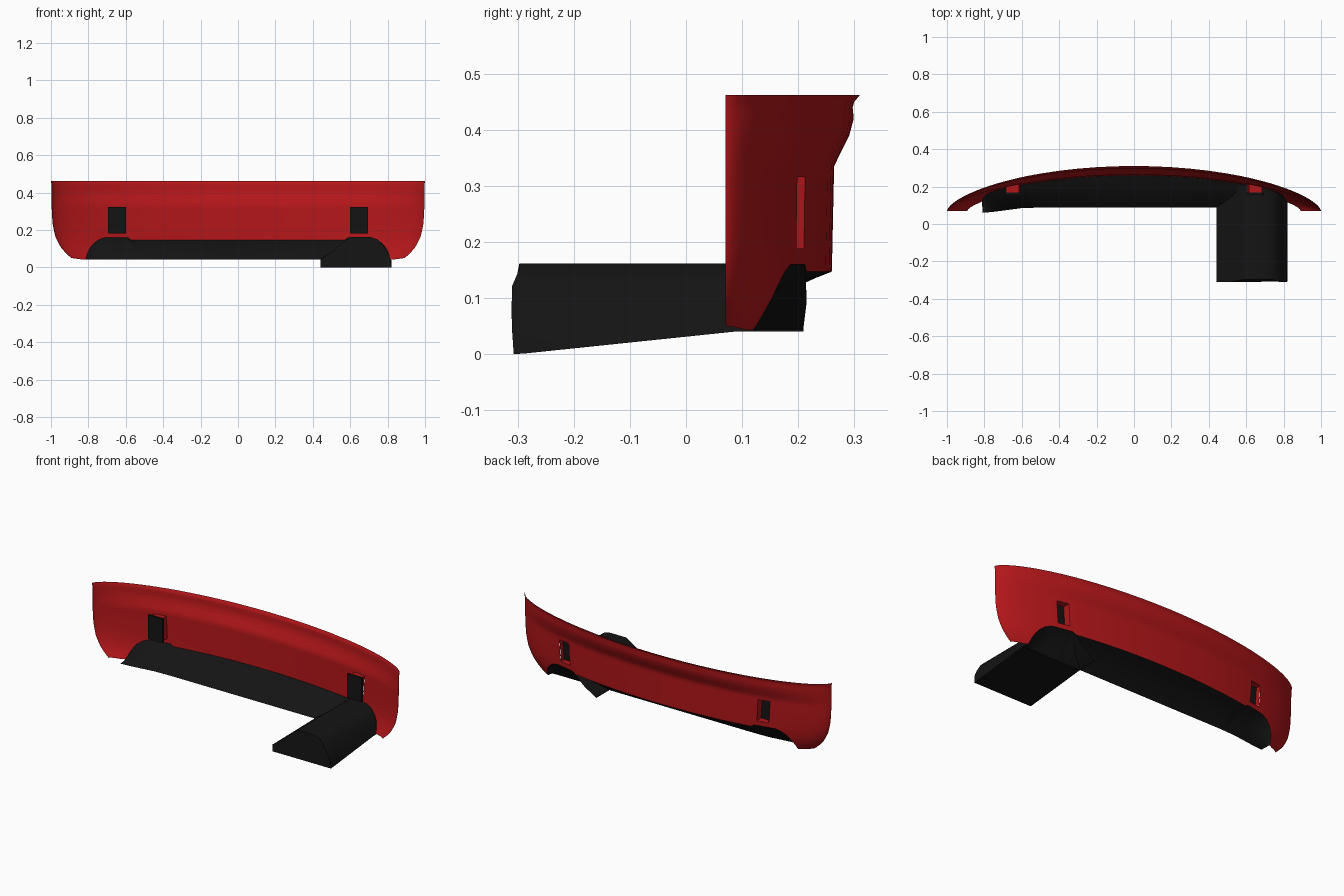
import bpy, math

if "Cube" in bpy.data.objects:
    bpy.data.objects.remove(bpy.data.objects["Cube"])


def material(name, rgb):
    m = bpy.data.materials.new(name)
    m.diffuse_color = (*rgb, 1)
    m.use_nodes = True
    m.node_tree.nodes["Principled BSDF"].inputs["Base Color"].default_value = m.diffuse_color
    return m


RED = material("red_paint", (0.45, 0.008, 0.01))
BLACK = material("black_plastic", (0.007, 0.007, 0.007))


def lerp_table(table, v):
    for (a, fa), (b, fb) in zip(table, table[1:]):
        if v <= b:
            return fa + (fb - fa) * max(0, v - a) / (b - a)
    return table[-1][1]


def make(name, verts, faces, mat):
    me = bpy.data.meshes.new(name)
    me.from_pydata(verts, [], faces)
    me.materials.append(mat)
    ob = bpy.data.objects.new(name, me)
    bpy.context.collection.objects.link(ob)
    bpy.context.view_layer.objects.active = ob
    bpy.ops.object.select_all(action='DESELECT')
    ob.select_set(True)
    bpy.ops.object.shade_smooth_by_angle(angle=math.radians(35))
    return ob


def grid_faces(rows, cols, skip=()):
    return [(r * cols + c, r * cols + c + 1, (r + 1) * cols + c + 1, (r + 1) * cols + c)
            for r in range(rows - 1) for c in range(cols - 1) if (r, c) not in skip]


# Bumper section: half width, depth and lower edge
WIDTH = [(0.04, 0.88), (0.07, 0.915), (0.11, 0.95), (0.16, 0.975), (0.22, 0.99),
         (0.30, 0.996), (0.44, 0.997), (0.462, 1.0)]
DEPTH = [(0.04, 0.165), (0.10, 0.185), (0.15, 0.19), (0.335, 0.194), (0.36, 0.206),
         (0.39, 0.221), (0.42, 0.229), (0.44, 0.227), (0.45, 0.230), (0.462, 0.240)]
LOWER = [(0, 0.147), (0.59, 0.147), (0.605, 0.16), (0.73, 0.16), (0.77, 0.148),
         (0.81, 0.125), (0.87, 0.08), (0.92, 0.043), (0.95, 0.043), (1, 0.05)]


def skin(s, z):
    f = max(0, 1 - s * s) ** 0.64
    return (s * lerp_table(WIDTH, z), 0.07 + lerp_table(DEPTH, z) * f, z)


def skin_y(x, z):
    return skin(x / lerp_table(WIDTH, z), z)[1]


# Bumper skin with two openings
half = [0.1, 0.2, 0.3, 0.4, 0.5, 0.56, 0.59, 0.605, 0.618, 0.688, 0.73, 0.77, 0.81, 0.84,
        0.87, 0.90, 0.92, 0.94, 0.955, 0.97, 0.98, 0.988, 0.994, 0.998, 1.0]
S = [-s for s in reversed(half)] + [0] + half
UP = [0.188, 0.23, 0.27, 0.316, 0.335, 0.348, 0.36, 0.375, 0.39, 0.405, 0.42, 0.44, 0.45, 0.462]
verts = []
for i in range(5):
    for s in S:
        zb = lerp_table(LOWER, abs(s))
        verts.append(skin(s, zb + (UP[0] - zb) * i / 5))
for z in UP:
    verts += [skin(s, z) for s in S]
hole_cols = [S.index(0.618), S.index(-0.688)]
holes = {(r, c) for c in hole_cols for r in (5, 6, 7)}
faces = [f[::-1] for f in grid_faces(5 + len(UP), len(S), holes)]
make("bumper_skin", verts, faces, RED)

# Pockets behind the openings, with black plates on the inner side
for side, c in zip(("right", "left"), hole_cols):
    outer = [skin(S[c], UP[0]), skin(S[c + 1], UP[0]), skin(S[c + 1], UP[3]), skin(S[c], UP[3])]
    inner = [(x, 0.163, z) for x, y, z in outer]
    make(side + "_pocket", outer + inner,
         [(k, (k + 1) % 4, (k + 1) % 4 + 4, k + 4) for k in range(4)], RED)
    cx = 0.648 if side == "right" else -0.648
    bpy.ops.mesh.primitive_cube_add(size=1, location=(cx, 0.162, 0.252))
    plate = bpy.context.object
    plate.name = side + "_pocket_plate"
    plate.scale = (0.096, 0.012, 0.142)
    plate.data.materials.append(BLACK)

# Sloped lower panel filling the cut-out
cols = [s for s in S if abs(s) <= 0.92]
verts = []
N = 6
for i in range(N + 1):
    t = i / N
    for s in cols:
        x1, y1, z1 = skin(s, lerp_table(LOWER, abs(s)))
        x0 = s * 0.88
        y0 = lerp_table([(-0.81, 0.06), (-0.75, 0.065), (-0.6, 0.085), (-0.5, 0.088)], x0)
        rise = t + 0.12 * math.sin(math.pi * t)
        verts.append((x0 + (x1 - x0) * t, y0 + (y1 - y0) * t, 0.042 + (z1 - 0.042) * rise))
make("lower_panel", verts, grid_faces(N + 1, len(cols)), BLACK)

# Forward extension: arched top over a sloping floor
ARCH = [(0.44, 0.04), (0.51, 0.09), (0.575, 0.148), (0.60, 0.162), (0.71, 0.162), (0.745, 0.15),
        (0.775, 0.122), (0.80, 0.08), (0.815, 0.045)]
n = len(ARCH) + 2
verts = []
for k in range(4):
    floor = (0.0, 0.0015, 0.04, 0.04)[k]
    sec = [(0.44, floor)] + [(x, max(z, floor + 0.004)) for x, z in ARCH] + [(0.82, floor)]
    for x, z in sec:
        front = -0.307 - 0.004 * math.sin(min(z, 0.16) / 0.16 * math.pi) + (0.01 if z > 0.14 else 0)
        y = (front, -0.285, 0.085, max(0.086, skin_y(min(x, 0.81), max(z, 0.045))))[k]
        verts.append((x, y, z))
faces = grid_faces(4, n)
faces += [(k * n, (k + 1) * n, (k + 1) * n + n - 1, k * n + n - 1) for k in range(2)]
faces.append(tuple(range(n)))
make("forward_extension", verts, faces, BLACK)
